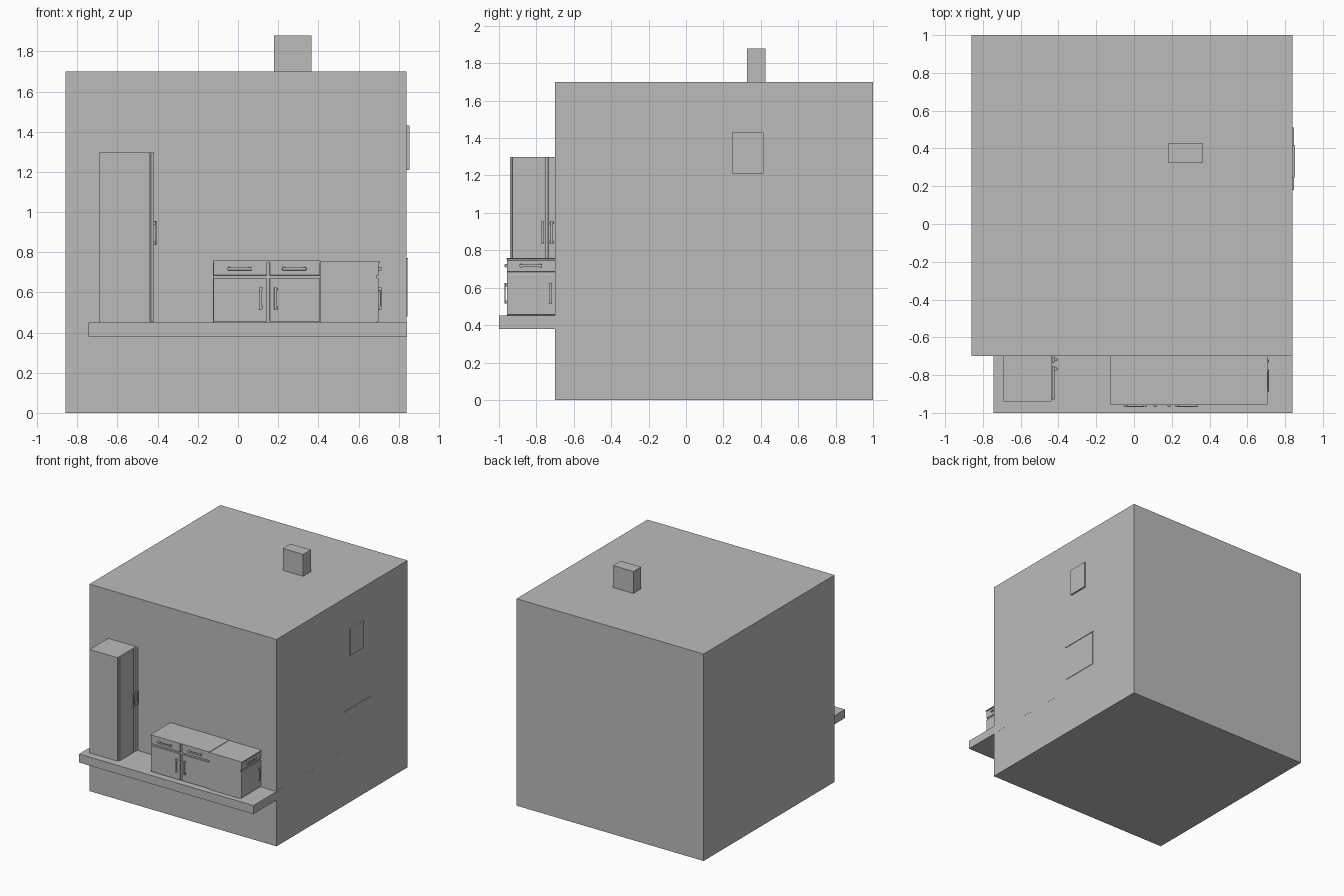
import bpy
from mathutils import Vector

cube = bpy.data.objects.get("Cube")
if cube:
    bpy.data.objects.remove(cube, do_unlink=True)

grey = bpy.data.materials.new("plain_grey")
grey.use_nodes = True
COLOUR = (0.5, 0.5, 0.5, 1)
grey.diffuse_color = COLOUR
grey.node_tree.nodes["Principled BSDF"].inputs["Base Color"].default_value = COLOUR


def box(name, x, y, z, bevel=0):
    """Box between (min, max) pairs on each axis."""
    lo, hi = Vector((x[0], y[0], z[0])), Vector((x[1], y[1], z[1]))
    bpy.ops.mesh.primitive_cube_add(size=1, location=(lo + hi) / 2)
    ob = bpy.context.object
    ob.name = name
    ob.scale = hi - lo
    bpy.ops.object.transform_apply(location=False, rotation=False)
    ob.data.materials.append(grey)
    if bevel:
        mod = ob.modifiers.new("edge", "BEVEL")
        mod.width, mod.segments = bevel, 2
    return ob


def handle(name, centre, along, out, length=0.11):
    """Rounded bar on two short feet; 'out' points away from the door."""
    c, along, out = Vector(centre), Vector(along), Vector(out)
    side = along.cross(out)

    def piece(label, mid, a, s, o, bevel):
        half = Vector([abs(v) for v in along * a + side * s + out * o]) / 2
        lo, hi = mid - half, mid + half
        box(name + label, *zip(lo, hi), bevel=bevel)

    piece("_bar", c + out * 0.011, length, 0.014, 0.006, 0.0025)
    for i, sign in enumerate((-1, 1)):
        piece(f"_foot_{i}", c + along * sign * (length / 2 - 0.009) + out * 0.005,
              0.017, 0.017, 0.012, 0.0025)


X, Z, FRONT = (1, 0, 0), (0, 0, 1), (0, -1, 0)

# House block, chimney and front ledge
box("house_block", (-0.86, 0.84), (-0.70, 1.0), (0, 1.70))
box("chimney", (0.18, 0.365), (0.325, 0.425), (1.69, 1.88))
box("ledge", (-0.745, 0.8403), (-1.0, 0.20), (0.38, 0.45))

# Side wall panels
box("upper_window", (0.83, 0.853), (0.245, 0.415), (1.21, 1.43))
box("side_unit", (0.83, 0.844), (0.18, 0.505), (0.48, 0.765))
box("side_unit_top", (0.83, 0.847), (0.18, 0.51), (0.765, 0.77))

# Tall cupboard with two doors opening to the side
box("tall_cupboard", (-0.69, -0.437), (-0.94, -0.68), (0.45, 1.30))
for side, y in (("front", (-0.93, -0.751)), ("rear", (-0.737, -0.68))):
    box(f"tall_door_{side}", (-0.435, -0.42), y, (0.452, 1.30), 0.005)
for side, y in (("front", -0.768), ("rear", -0.718)):
    handle(f"tall_handle_{side}", (-0.42, y, 0.895), Z, X, 0.12)

# Low cupboards along the ledge
box("low_cupboards", (-0.125, 0.41), (-0.945, -0.68), (0.45, 0.752))
box("end_cupboard", (0.41, 0.692), (-0.956, -0.68), (0.45, 0.75))
box("worktop", (-0.125, 0.41), (-0.959, -0.68), (0.75, 0.759))
box("end_worktop", (0.41, 0.706), (-0.958, -0.68), (0.747, 0.755))

# Front doors and drawers, with handles
units = (("first", (-0.122, 0.144), 0.007, 0.113), ("second", (0.158, 0.409), 0.28, 0.187))
for unit, x, drawer_x, door_x in units:
    box(f"{unit}_drawer", x, (-0.956, -0.94), (0.685, 0.75), 0.002)
    box(f"{unit}_door", x, (-0.956, -0.94), (0.455, 0.670), 0.002)
    handle(f"{unit}_drawer_handle", (drawer_x, -0.956, 0.717), X, FRONT, 0.12)
    handle(f"{unit}_door_handle", (door_x, -0.956, 0.57), Z, FRONT)

# End door and drawer facing the side
box("end_drawer", (0.69, 0.70), (-0.955, -0.68), (0.685, 0.747), 0.002)
box("end_door", (0.69, 0.70), (-0.955, -0.68), (0.455, 0.670), 0.002)
handle("end_drawer_handle", (0.70, -0.83, 0.717), (0, 1, 0), X, 0.12)
handle("end_door_handle", (0.70, -0.725, 0.57), Z, X)
